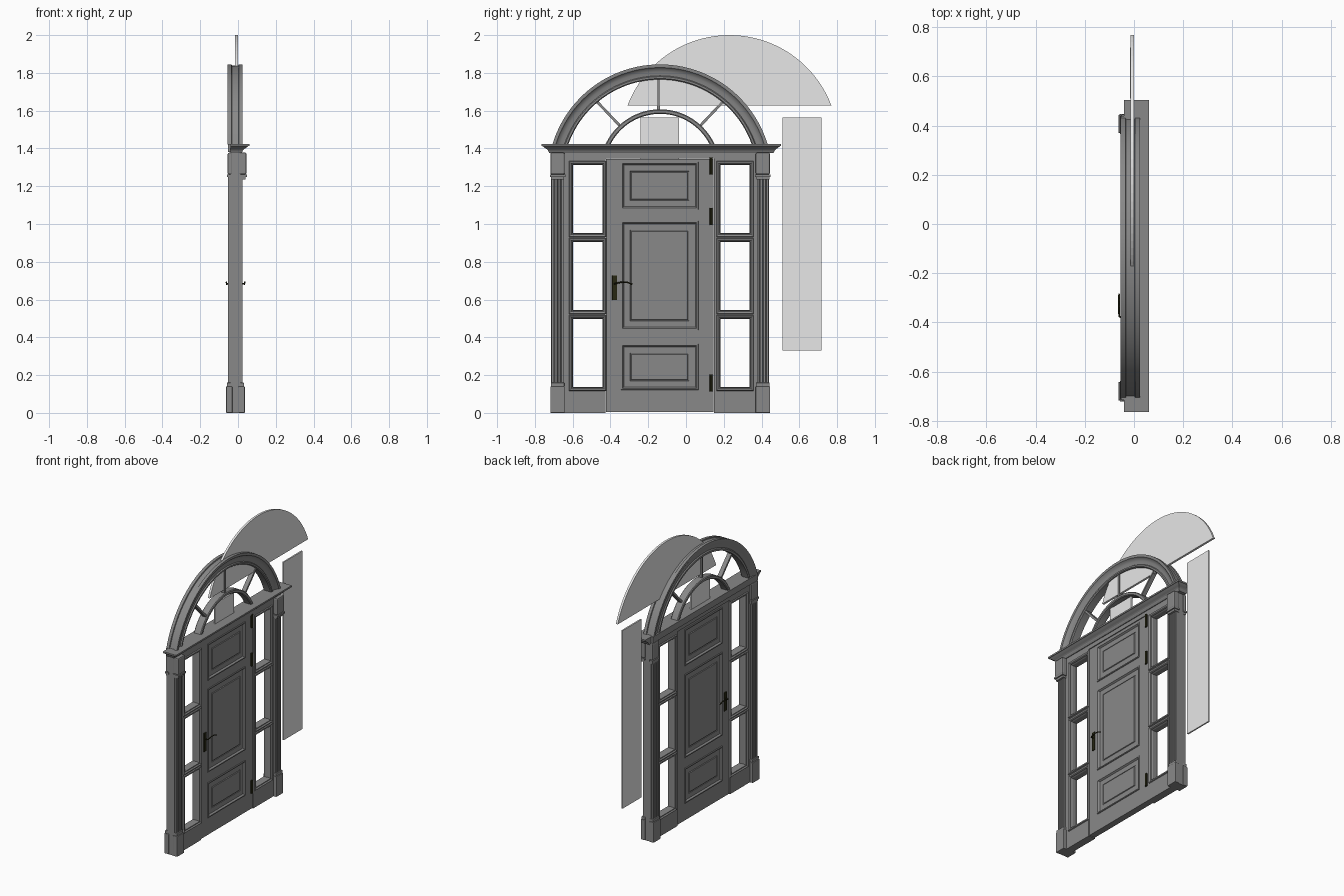
import bpy, bmesh, math
from mathutils import Vector

cube = bpy.data.objects.get("Cube")
if cube:
    bpy.data.objects.remove(cube, do_unlink=True)


def material(name, color):
    m = bpy.data.materials.new(name)
    m.use_nodes = True
    m.diffuse_color = color
    m.node_tree.nodes["Principled BSDF"].inputs["Base Color"].default_value = color
    return m


GREY = material("painted_grey", (0.25, 0.25, 0.25, 1))
GLASS = material("pale_glass", (0.8, 0.8, 0.8, 1))
METAL = material("dark_metal", (0.02, 0.02, 0.006, 1))
MID = -0.1375   # middle of the doorway along y


def finish(name, bm, mat=GREY, smooth=False):
    bmesh.ops.recalc_face_normals(bm, faces=bm.faces)
    me = bpy.data.meshes.new(name)
    bm.to_mesh(me)
    bm.free()
    ob = bpy.data.objects.new(name, me)
    bpy.context.collection.objects.link(ob)
    me.materials.append(mat)
    if smooth:
        bpy.ops.object.select_all(action='DESELECT')
        ob.select_set(True)
        bpy.context.view_layer.objects.active = ob
        bpy.ops.object.shade_smooth_by_angle(angle=math.radians(30))
    return ob


def box(name, x, y, z, mat=GREY, bevel=0):
    bm = bmesh.new()
    bmesh.ops.create_cube(bm, size=1)
    for v in bm.verts:
        v.co = [a + (b - a) * (c + 0.5) for (a, b), c in zip((x, y, z), v.co)]
    ob = finish(name, bm, mat)
    if bevel:
        mod = ob.modifiers.new("bevel", 'BEVEL')
        mod.width, mod.segments = bevel, 2
    return ob


def loft(name, loops, closed=False, caps=True, mat=GREY, smooth=False):
    """Skin a series of equal-length point loops."""
    bm = bmesh.new()
    rings = [[bm.verts.new(p) for p in loop] for loop in loops]
    pairs = list(zip(rings, rings[1:])) + ([(rings[-1], rings[0])] if closed else [])
    for a, b in pairs:
        for i in range(len(a)):
            j = (i + 1) % len(a)
            bm.faces.new((a[i], a[j], b[j], b[i]))
    if caps:
        bm.faces.new(rings[0])
        bm.faces.new(rings[-1])
    return finish(name, bm, mat, smooth)


def plate(name, x, y, z, holes):
    """Flat slab with rectangular holes, made from a cut grid and thickened."""
    ys = sorted({*y, *(v for h in holes for v in h[0])})
    zs = sorted({*z, *(v for h in holes for v in h[1])})
    bm = bmesh.new()
    for a, b in zip(ys, ys[1:]):
        for c, d in zip(zs, zs[1:]):
            cy, cz = (a + b) / 2, (c + d) / 2
            if not any(h[0][0] < cy < h[0][1] and h[1][0] < cz < h[1][1] for h in holes):
                bm.faces.new([bm.verts.new((x[0], p, q)) for p, q in
                              ((a, c), (b, c), (b, d), (a, d))])
    bmesh.ops.remove_doubles(bm, verts=bm.verts, dist=1e-5)
    geo = bmesh.ops.extrude_face_region(bm, geom=bm.faces[:] + bm.edges[:] + bm.verts[:])
    for v in geo["geom"]:
        if isinstance(v, bmesh.types.BMVert):
            v.co.x = x[1]
    return finish(name, bm)


def moulding(name, y, z, steps, caps=False):
    """Nested rectangles stepping inwards; each step is (inset, x)."""
    loops = [[(x, y[0] + i, z[0] + i), (x, y[1] - i, z[0] + i),
              (x, y[1] - i, z[1] - i), (x, y[0] + i, z[1] - i)] for i, x in steps]
    bm_ob = loft(name, loops, caps=False)
    if caps:
        bm = bmesh.new()
        bm.from_mesh(bm_ob.data)
        bm.verts.ensure_lookup_table()
        bm.faces.new(bm.verts[-4:])
        bmesh.ops.recalc_face_normals(bm, faces=bm.faces)
        bm.to_mesh(bm_ob.data)
        bm.free()
    return bm_ob


# Side lights: pierced slabs with a moulding round every pane
X0, X1 = -0.04, 0.013
pane_z = [(0.135, 0.5), (0.542, 0.907), (0.95, 1.315)]
for side, span, pane in (("right", (-0.715, -0.425), (-0.602, -0.44)),
                         ("left", (0.148, 0.44), (0.18, 0.34))):
    plate(side + "_side_light", (X0, X1), span, (0, 1.4), [(pane, z) for z in pane_z])
    for z in pane_z:
        for face, s in ((X1, 1), (X0, -1)):
            g = 0.018
            moulding(side + "_pane_moulding", (pane[0] - g, pane[1] + g), (z[0] - g, z[1] + g),
                     [(0, face), (0.003, face + s * 0.007), (0.009, face + s * 0.005),
                      (0.012, face + s * 0.001), (g, face - s * 0.008), (g + 0.003, face - s * 0.014),
                      (g + 0.003, face - s * 0.026)])

# Door leaf with three raised panels on both faces
L0, L1 = -0.035, 0.009
panels = [((-0.341, 0.061), z) for z in ((0.125, 0.362), (0.442, 1.013), (1.08, 1.325))]
plate("door_leaf", (L0, L1), (-0.423, 0.146), (0.004, 1.345), panels)
for y, z in panels:
    for face, s in ((L1, 1), (L0, -1)):
        moulding("door_panel", y, z,
                 [(-0.004, face), (-0.002, face + s * 0.005), (0.005, face + s * 0.005),
                  (0.012, face - s * 0.006), (0.045, face - s * 0.006),
                  (0.046, face - s * 0.009), (0.05, face - s * 0.009), (0.053, face - s * 0.004)],
                 caps=True)
box("lintel", (X0, X1), (-0.425, 0.148), (1.347, 1.4))

# Fluted pilasters with plinths and capitals, front and back
for side, c in (("right", -0.68), ("left", 0.407)):
    for where, face, s in (("front", X1, 1), ("back", X0, -1)):
        flutes, half, n = [(face, c - 0.031)], 0.031, 4
        for i in range(n):
            a = c - half + i * 2 * half / (n - 0.35)
            w = 2 * half / (n - 0.35) * 0.65
            flutes += [(face + s * 0.012, a), (face + s * 0.012, a + w)]
            if i < n - 1:
                flutes += [(face + s * 0.004, a + w + 0.002), (face + s * 0.004, a + w + 0.004)]
        flutes.append((face, c + half))
        loft(f"{side}_{where}_pilaster", [[(x, y, z) for x, y in flutes] for z in (0.14, 1.26)])

        def tier(part, out, w, z0, z1, bevel=0):
            box(f"{side}_{where}_{part}", sorted((face - s * 0.01, face + s * out)),
                (c - w, c + w), (z0, z1), bevel=bevel)
        tier("plinth", 0.023, 0.038, 0, 0.14, 0.003)
        tier("plinth_cap", 0.019, 0.036, 0.14, 0.16, 0.003)
        out = 0.034 if s > 0 else 0.017
        tier("neck_band", out * 0.75, 0.035, 1.235, 1.25)
        tier("capital_lip", out, 0.041, 1.25, 1.262)
        tier("capital", out - 0.002, 0.038, 1.262, 1.378, 0.008)

# Cornice: a stepped profile running round the front and both ends
cornice = []
for o, z in ((0, 1.375), (0.006, 1.385), (0.008, 1.39), (0.014, 1.396), (0.026, 1.404),
             (0.036, 1.412), (0.042, 1.413), (0.042, 1.424)):
    cornice.append([(X0, -0.723 - o, z), (0.018 + o, -0.723 - o, z),
                    (0.018 + o, 0.462 + o, z), (X0, 0.462 + o, z)])
loft("cornice", cornice)
box("back_cornice_band", (-0.053, X0), (-0.715, 0.44), (1.38, 1.424))


def arch(name, profile, centre_z, base_z, n=48):
    """Sweep a closed (radius, x) profile along an arc cut off level at base_z."""
    loops = []
    for i in range(n + 1):
        loop = []
        for r, x in profile:
            a0 = math.asin((base_z - centre_z) / r)
            a = a0 + (math.pi - 2 * a0) * i / n
            loop.append((x, MID + r * math.cos(a), centre_z + r * math.sin(a)))
        loops.append(loop)
    return loft(name, loops, smooth=True)


# Main arch, fan arch and glazing bars
arch("main_arch", [(0.515, -0.045), (0.515, 0.006), (0.52, 0.013), (0.53, 0.013), (0.535, 0.006),
                   (0.555, 0.008), (0.57, 0.014), (0.578, 0.024), (0.595, 0.025), (0.595, 0.004),
                   (0.588, 0.002), (0.588, -0.032), (0.595, -0.034), (0.595, -0.055),
                   (0.578, -0.054), (0.565, -0.046), (0.535, -0.04), (0.528, -0.046)], 1.25, 1.42)
arch("fan_arch", [(0.294, -0.038), (0.294, 0.008), (0.299, 0.013), (0.313, 0.013), (0.318, 0.008),
                  (0.318, -0.038), (0.313, -0.043), (0.299, -0.043)], 1.289, 1.42)


def bar(name, p, q, w, x):
    d = (Vector(q) - Vector(p)).normalized() * w / 2
    loft(name, [[(k, e[0] - t * d.y, e[1] + t * d.x) for k, t in
                 ((x[0], -1), (x[1], -1), (x[1], 1), (x[0], 1))] for e in (p, q)])


bar("middle_glazing_bar", (MID - 0.008, 1.6), (MID - 0.008, 1.77), 0.014, (-0.025, 0.005))
for side, s in (("left", 1), ("right", -1)):
    bar(side + "_glazing_bar", (MID + s * 0.207, 1.514), (MID + s * 0.336, 1.65), 0.014, (-0.025, 0.005))

# Loose glass panes: a fan pane and two tall ones
R, GY, GZ, BASE = 0.577, 0.23, 1.423, 1.628
start = math.asin((BASE - GZ) / R)
arc = [start + (math.pi - 2 * start) * i / 40 for i in range(41)]
loft("fan_glass", [[(x, GY + R * math.cos(a), GZ + R * math.sin(a)) for a in arc]
                   for x in (-0.015, 0)], mat=GLASS)
for y in ((0.51, 0.717), (-0.242, -0.036)):
    box("tall_glass", (-0.016, -0.006), y, (0.33, 1.565), GLASS)

# Lever handles on both faces
for where, face, s in (("front", L1, 1), ("back", L0, -1)):
    box(where + "_handle_plate", sorted((face, face + s * 0.006)), (-0.391, -0.365),
        (0.597, 0.727), METAL, 0.002)
    cu = bpy.data.curves.new(where + "_lever", 'CURVE')
    cu.dimensions, cu.bevel_depth, cu.bevel_resolution = '3D', 0.004, 2
    cu.use_fill_caps = True
    path = cu.splines.new('POLY')
    pts = [(0, -0.378, 0.684), (0.024, -0.378, 0.684), (0.026, -0.36, 0.688),
           (0.026, -0.335, 0.693), (0.026, -0.31, 0.691), (0.025, -0.285, 0.68)]
    path.points.add(len(pts) - 1)
    for p, (x, y, z) in zip(path.points, pts):
        p.co = (face + s * x, y, z, 1)
    lever = bpy.data.objects.new(where + "_lever", cu)
    bpy.context.collection.objects.link(lever)
    cu.materials.append(METAL)

# Hinge barrels on the front face
for z in (0.157, 1.04, 1.307):
    bm = bmesh.new()
    bmesh.ops.create_cone(bm, cap_ends=True, segments=12, radius1=0.008, radius2=0.008, depth=0.09)
    bmesh.ops.translate(bm, vec=(L1 + 0.004, 0.133, z), verts=bm.verts)
    finish("hinge", bm, METAL, True)
